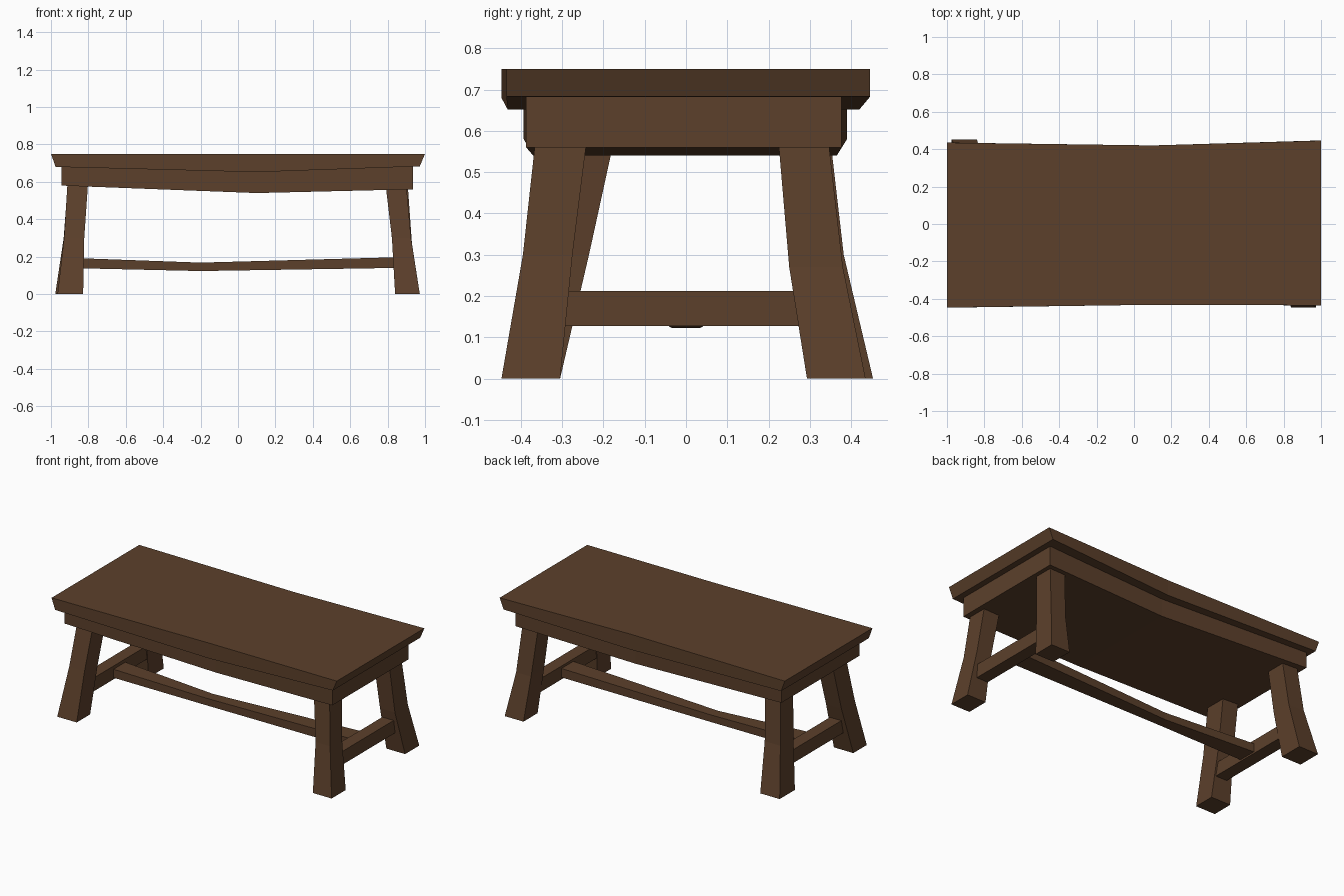
import bpy, bmesh

# One wood colour for everything
wood = bpy.data.materials.new("dark brown wood")
wood.diffuse_color = (0.107, 0.051, 0.024, 1)


def loft(name, rings):
    """Solid skin over a row of four-cornered sections, capped at both ends."""
    bm = bmesh.new()
    vs = [[bm.verts.new(p) for p in r] for r in rings]
    for a, b in zip(vs, vs[1:]):
        for i in range(4):
            j = (i + 1) % 4
            bm.faces.new((a[i], a[j], b[j], b[i]))
    bm.faces.new(vs[0][::-1])
    bm.faces.new(vs[-1])
    bmesh.ops.recalc_face_normals(bm, faces=bm.faces)
    me = bpy.data.meshes.new(name)
    bm.to_mesh(me)
    bm.free()
    me.materials.append(wood)
    ob = bpy.data.objects.new(name, me)
    bpy.context.collection.objects.link(ob)
    return ob


def beam_x(name, stations):
    """Beam along x: (x at top, x at bottom, y0, y1, z bottom, z top)."""
    return loft(name, [[(xb, y0, zb), (xb, y1, zb), (xt, y1, zt), (xt, y0, zt)]
                       for xt, xb, y0, y1, zb, zt in stations])


def leg(name, sections):
    """Leg along z: (z, x0, x1, y0, y1)."""
    return loft(name, [[(x0, y0, z), (x1, y0, z), (x1, y1, z), (x0, y1, z)]
                       for z, x0, x1, y0, y1 in sections])


# Top slab, ends undercut and underside sagging
beam_x("table_top", [(-1, -0.975, -0.447, 0.435, 0.68, 0.75),
                     (0.1, 0.1, -0.432, 0.42, 0.652, 0.75),
                     (1, 0.972, -0.435, 0.446, 0.683, 0.75)])

# Solid apron block below it
beam_x("apron", [(-0.945, -0.945, -0.393, 0.39, 0.58, 0.70),
                 (0.1, 0.1, -0.37, 0.365, 0.54, 0.70),
                 (0.935, 0.935, -0.387, 0.377, 0.56, 0.70)])

# Four uneven splayed legs
leg("front_left_leg", [(0.62, -0.91, -0.80, -0.30, -0.165),
                       (0.30, -0.93, -0.822, -0.37, -0.235),
                       (0, -0.965, -0.828, -0.44, -0.305)])
leg("front_right_leg", [(0.62, 0.785, 0.897, -0.36, -0.235),
                        (0.30, 0.823, 0.925, -0.395, -0.275),
                        (0, 0.84, 0.972, -0.447, -0.305)])
leg("back_left_leg", [(0.62, -0.908, -0.80, 0.22, 0.345),
                      (0.30, -0.932, -0.822, 0.25, 0.382),
                      (0, -0.977, -0.84, 0.30, 0.453)])
leg("back_right_leg", [(0.62, 0.795, 0.905, 0.22, 0.34),
                       (0.27, 0.825, 0.93, 0.25, 0.38),
                       (0, 0.84, 0.972, 0.293, 0.435)])

# Short stretchers between each pair of legs
for side, x in (("left", -0.875), ("right", 0.875)):
    beam_x(side + "_stretcher", [(x - 0.04, x - 0.04, -0.32, 0.30, 0.127, 0.212),
                                 (x + 0.04, x + 0.04, -0.32, 0.30, 0.127, 0.212)])

# Long sagging stretcher
beam_x("long_stretcher", [(-0.86, -0.86, -0.06, 0.06, 0.138, 0.192),
                          (-0.2, -0.2, -0.035, 0.035, 0.123, 0.168),
                          (0.86, 0.86, -0.06, 0.06, 0.14, 0.197)])
